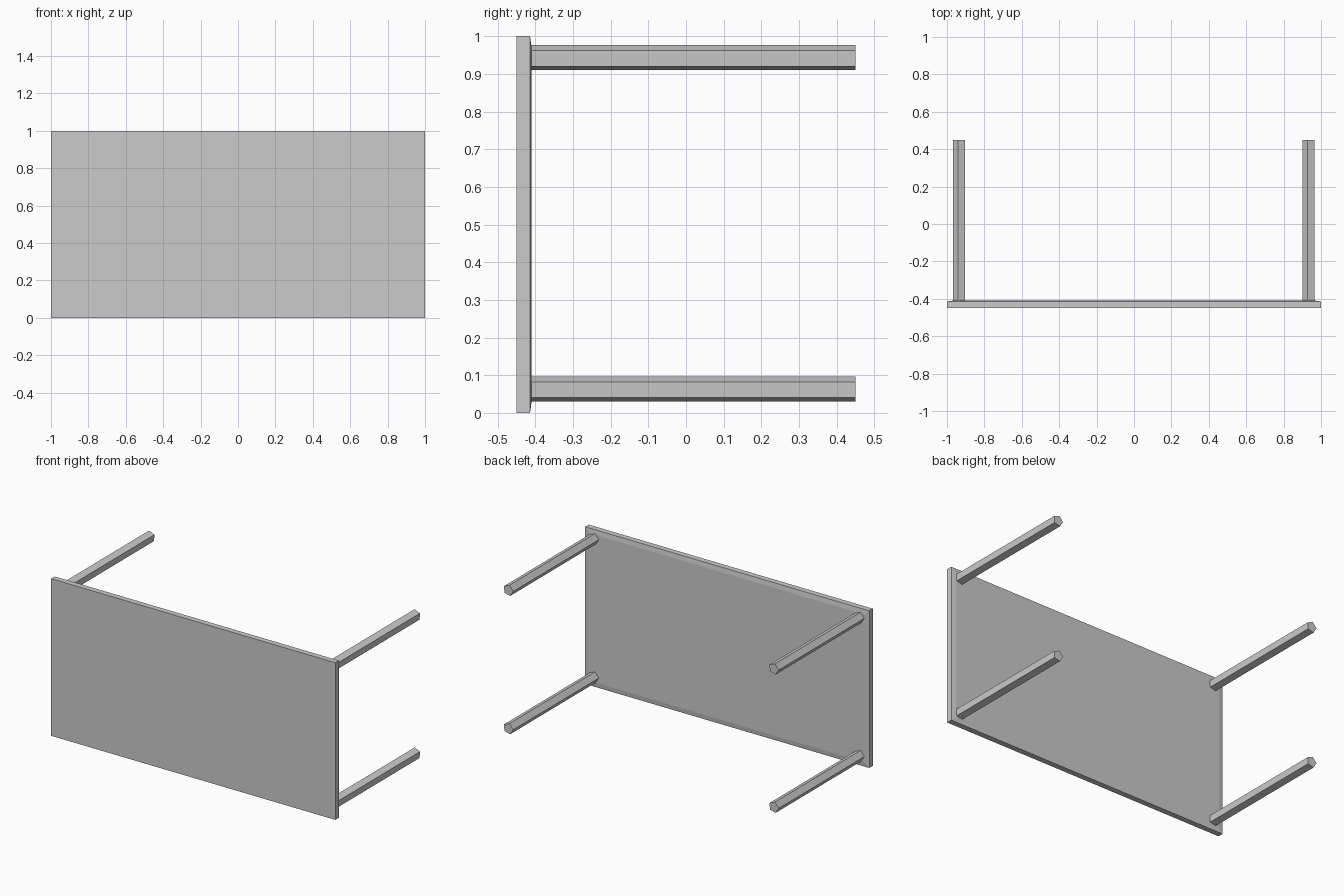
import bpy, bmesh
from math import cos, sin, radians

if "Cube" in bpy.data.objects:
    bpy.data.objects.remove(bpy.data.objects["Cube"])


def make_object(name, bm):
    bmesh.ops.recalc_face_normals(bm, faces=bm.faces)
    mesh = bpy.data.meshes.new(name)
    bm.to_mesh(mesh)
    bm.free()
    obj = bpy.data.objects.new(name, mesh)
    bpy.context.collection.objects.link(obj)
    return obj


def extrude_y(bm, outline, y0, y1):
    """Prism along y from an (x, z) outline; returns the back cap."""
    face = bm.faces.new([bm.verts.new((x, y0, z)) for x, z in outline])
    geom = bmesh.ops.extrude_face_region(bm, geom=[face], use_keep_orig=True)["geom"]
    new = [g for g in geom if isinstance(g, bmesh.types.BMVert)]
    bmesh.ops.translate(bm, verts=new, vec=(0, y1 - y0, 0))
    return next(g for g in geom if isinstance(g, bmesh.types.BMFace))


# Table top standing on its long edge, underside slightly raised inside the rim
bm = bmesh.new()
cap = extrude_y(bm, [(-1, 0), (1, 0), (1, 1), (-1, 1)], -0.45, -0.414)
bmesh.ops.inset_region(bm, faces=[cap], thickness=0.03, use_even_offset=True)
bmesh.ops.translate(bm, verts=cap.verts[:], vec=(0, 0.004, 0))
make_object("table_top", bm)

# Four slim five-sided legs, all turned the same way
R = 0.0353
section = [(R * cos(radians(a)), R * sin(radians(a))) for a in (32, 104, 176, 248, 320)]
for side, cx in (("left", -0.933), ("right", 0.936)):
    for level, cz in (("lower", 0.063), ("upper", 0.943)):
        bm = bmesh.new()
        extrude_y(bm, [(cx + x, cz + z) for x, z in section], -0.414, 0.45)
        make_object(f"{level}_{side}_leg", bm)
